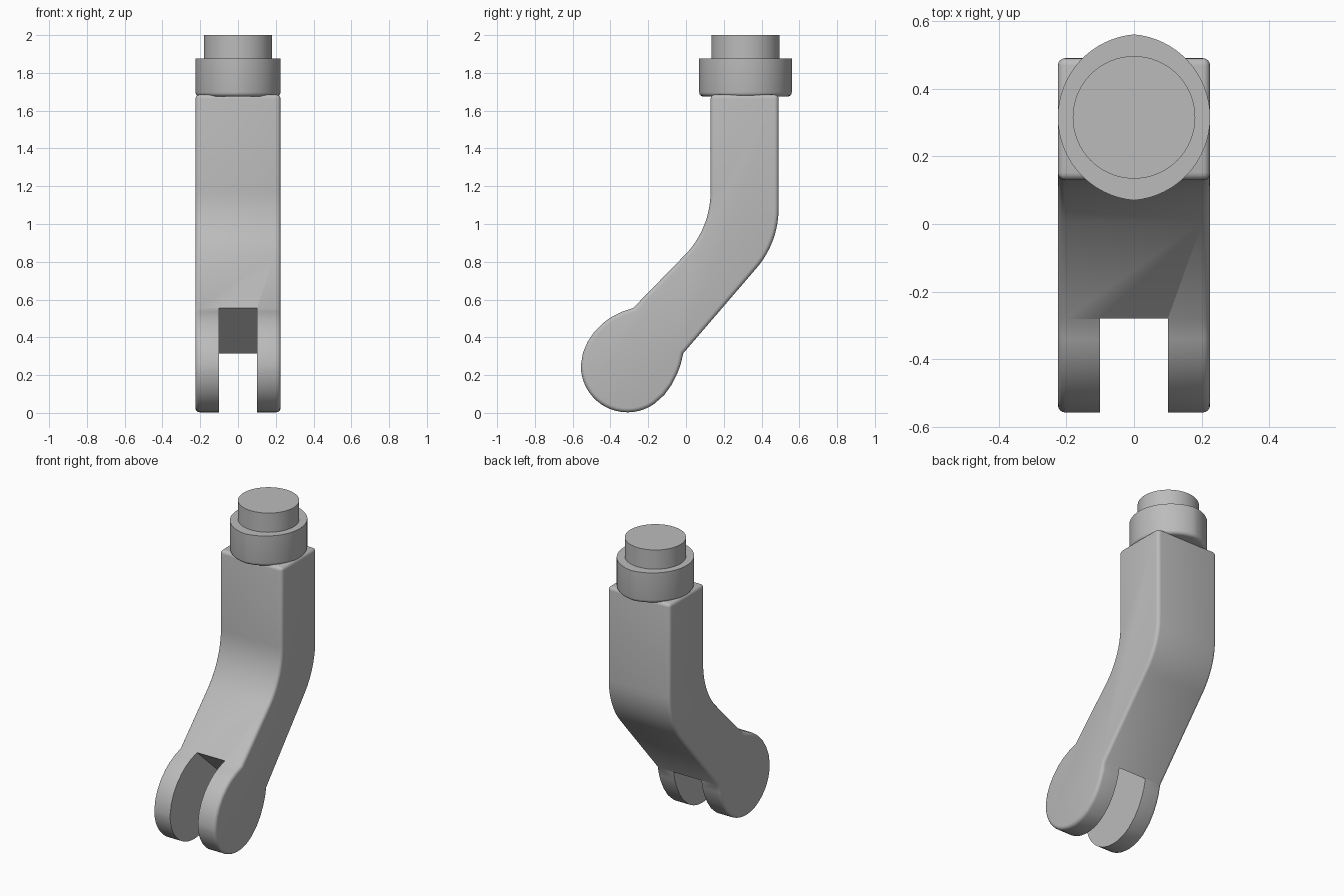
import bpy
import bmesh
from math import sin, cos, pi, radians, acos

cube = bpy.data.objects.get("Cube")
if cube:
    bpy.data.objects.remove(cube)

grey = bpy.data.materials.new("light grey plastic")
grey.use_nodes = True
grey.diffuse_color = (0.5, 0.5, 0.5, 1)
grey.node_tree.nodes["Principled BSDF"].inputs["Base Color"].default_value = (0.5, 0.5, 0.5, 1)


def arc(cy, cz, r, start, end, steps):
    """Points on an arc, angles in degrees."""
    angles = [radians(start + (end - start) * i / steps) for i in range(steps + 1)]
    return [(cy + r * cos(a), cz + r * sin(a)) for a in angles]


def prism(name, outline, place, low, high):
    """Extrude a 2D outline between two offsets."""
    bm = bmesh.new()
    rings = [[bm.verts.new(place(p, d)) for p in outline] for d in (low, high)]
    n = len(outline)
    for ring in rings:
        bm.faces.new(ring)
    for i in range(n):
        j = (i + 1) % n
        bm.faces.new((rings[0][i], rings[0][j], rings[1][j], rings[1][i]))
    bmesh.ops.recalc_face_normals(bm, faces=bm.faces)
    mesh = bpy.data.meshes.new(name)
    bm.to_mesh(mesh)
    bm.free()
    obj = bpy.data.objects.new(name, mesh)
    bpy.context.collection.objects.link(obj)
    mesh.materials.append(grey)
    return obj


def select(obj):
    bpy.ops.object.select_all(action="DESELECT")
    obj.select_set(True)
    bpy.context.view_layer.objects.active = obj


def smooth(obj):
    select(obj)
    bpy.ops.object.shade_smooth_by_angle(angle=radians(30))


def across(p, d):
    return (d, p[0], p[1])


def upright(p, d):
    return (p[0], p[1], d)


# Bent arm with a rounded knuckle, as one side profile
bend = 42
profile = [(0.49, 1.685), (0.13, 1.685)]
profile += arc(0.13 - 0.48, 1.17, 0.48, 0, -bend, 10)
profile += [(-0.28, 0.555), (-0.34, 0.535), (-0.395, 0.508), (-0.44, 0.475),
            (-0.485, 0.43), (-0.52, 0.378), (-0.545, 0.32)]
profile += arc(-0.31, 0.25, 0.247, 180, 305, 18)
profile += [(-0.115, 0.095), (-0.075, 0.15), (-0.045, 0.21), (-0.027, 0.26), (-0.015, 0.315)]
profile += arc(0.49 - 0.48, 1.08, 0.48, -bend, 0, 10)
arm = prism("arm", profile, across, -0.225, 0.225)

bevel = arm.modifiers.new("rounded edges", "BEVEL")
bevel.width = 0.022
bevel.segments = 4
bevel.limit_method = "ANGLE"
bevel.angle_limit = radians(45)
select(arm)
bpy.ops.object.modifier_apply(modifier=bevel.name)

# Slot that splits the knuckle into two cheeks
slot = [(-0.412, 0.675), (0.117, 0.195), (-0.48, -0.47), (-1.0, 0.0)]
cutter = prism("slot_cutter", slot, across, -0.1, 0.1)
cutter.hide_render = True
cut = arm.modifiers.new("slot", "BOOLEAN")
cut.operation = "DIFFERENCE"
cut.solver = "EXACT"
cut.object = cutter
select(arm)
bpy.ops.object.modifier_apply(modifier=cut.name)
bpy.data.objects.remove(cutter)
smooth(arm)

# Collar: two arcs meeting at a slight point front and back
centre_y = 0.315
shift, radius = 0.021, 0.246
half = 180 / pi * acos(shift / radius)
right = arc(-shift, centre_y, radius, -half, half, 32)
left = arc(shift, centre_y, radius, 180 - half, 180 + half, 32)
collar = prism("collar", right[:-1] + left[:-1], upright, 1.675, 1.875)
bm = bmesh.new()
bm.from_mesh(collar.data)
rim = [e for e in bm.edges if all(v.co.z < 1.7 for v in e.verts)]
bmesh.ops.bevel(bm, geom=rim, offset=0.022, segments=4, profile=0.5, affect="EDGES")
bm.to_mesh(collar.data)
bm.free()
smooth(collar)

# Round peg on top
peg = prism("peg", arc(0, centre_y, 0.181, 0, 360, 64)[:-1], upright, 1.87, 2.0)
smooth(peg)
